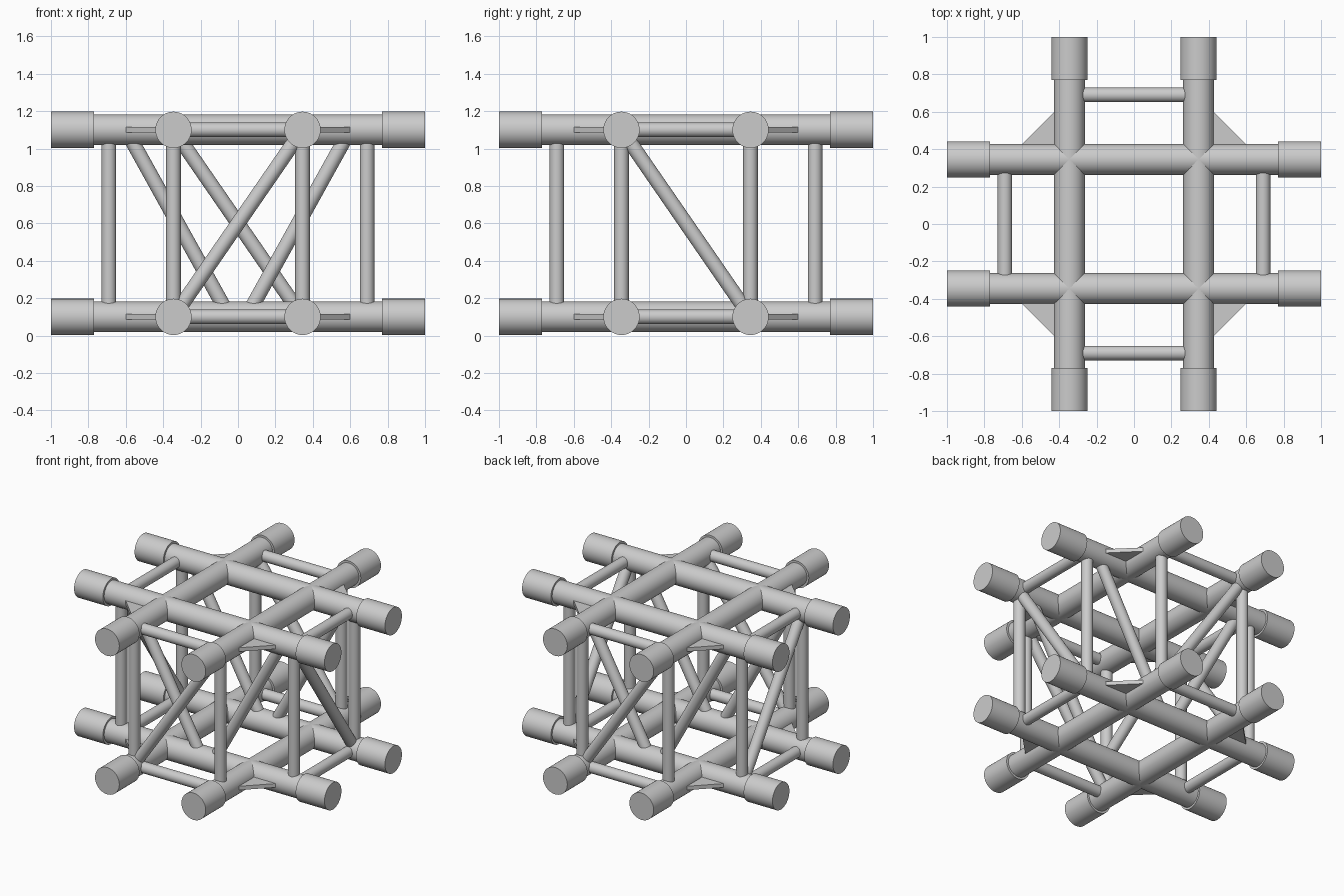
import bpy, bmesh
from mathutils import Vector

cube = bpy.data.objects.get("Cube")
if cube:
    bpy.data.objects.remove(cube, do_unlink=True)

# Aluminium finish
metal = bpy.data.materials.new("light_grey_metal")
metal.use_nodes = True
GREY = (0.6, 0.6, 0.6, 1)
metal.diffuse_color = GREY
metal.node_tree.nodes["Principled BSDF"].inputs["Base Color"].default_value = GREY

C = 0.345              # chord offset from the centre
D = 2 * C              # position of the end bracing
LOW, HIGH = 0.1, 1.1   # chord heights
CHORD, SLEEVE, STRUT = 0.082, 0.097, 0.039
SIGNS = (-1, 1)


def tube(name, start, end, radius, sides=40):
    """Round bar between two points."""
    a, b = Vector(start), Vector(end)
    bpy.ops.mesh.primitive_cylinder_add(vertices=sides, radius=radius,
                                        depth=(b - a).length, location=(a + b) / 2)
    ob = bpy.context.object
    ob.name = name
    ob.rotation_euler = (b - a).to_track_quat('Z', 'Y').to_euler()
    ob.data.materials.append(metal)
    bpy.ops.object.shade_smooth_by_angle()
    return ob


def gusset(name, sx, sy, z):
    """Triangular plate in the outer corner of two crossing chords."""
    bm = bmesh.new()
    corners = [(0.38, 0.38), (0.645, 0.38), (0.38, 0.645)]
    face = bm.faces.new([bm.verts.new((sx * x, sy * y, z - 0.014)) for x, y in corners])
    top = bmesh.ops.extrude_face_region(bm, geom=[face])["geom"]
    bmesh.ops.translate(bm, vec=(0, 0, 0.028),
                        verts=[v for v in top if isinstance(v, bmesh.types.BMVert)])
    bmesh.ops.recalc_face_normals(bm, faces=bm.faces)
    mesh = bpy.data.meshes.new(name)
    bm.to_mesh(mesh)
    bm.free()
    mesh.materials.append(metal)
    bpy.context.collection.objects.link(bpy.data.objects.new(name, mesh))


# Two crossed frames of chords with end sleeves, cross bars and gussets
for z, level in ((LOW, "lower"), (HIGH, "upper")):
    for s in SIGNS:
        tube(f"{level}_chord_x", (-0.99, s * C, z), (0.99, s * C, z), CHORD)
        tube(f"{level}_chord_y", (s * C, -0.99, z), (s * C, 0.99, z), CHORD)
        tube(f"{level}_cross_bar_x", (-C, s * D, z), (C, s * D, z), STRUT)
        tube(f"{level}_cross_bar_y", (s * D, -C, z), (s * D, C, z), STRUT)
        for t in SIGNS:
            tube(f"{level}_sleeve_x", (t * 0.77, s * C, z), (t, s * C, z), SLEEVE)
            tube(f"{level}_sleeve_y", (s * C, t * 0.77, z), (s * C, t, z), SLEEVE)
            gusset(f"{level}_gusset", s, t, z)

# Uprights and the slanted braces between the frames
for s in SIGNS:
    for t in SIGNS:
        tube("upright_x", (s * D, t * C, LOW), (s * D, t * C, HIGH), STRUT)
        tube("upright_y", (s * C, t * D, LOW), (s * C, t * D, HIGH), STRUT)
        tube("inner_brace", (s * 0.045, t * C, LOW), (s * 0.6, t * C, HIGH), STRUT)
    tube("end_brace", (s * C, s * D, LOW), (-s * C, s * D, HIGH), STRUT)
    tube("side_brace", (s * D, C, LOW), (s * D, -C, HIGH), STRUT)
